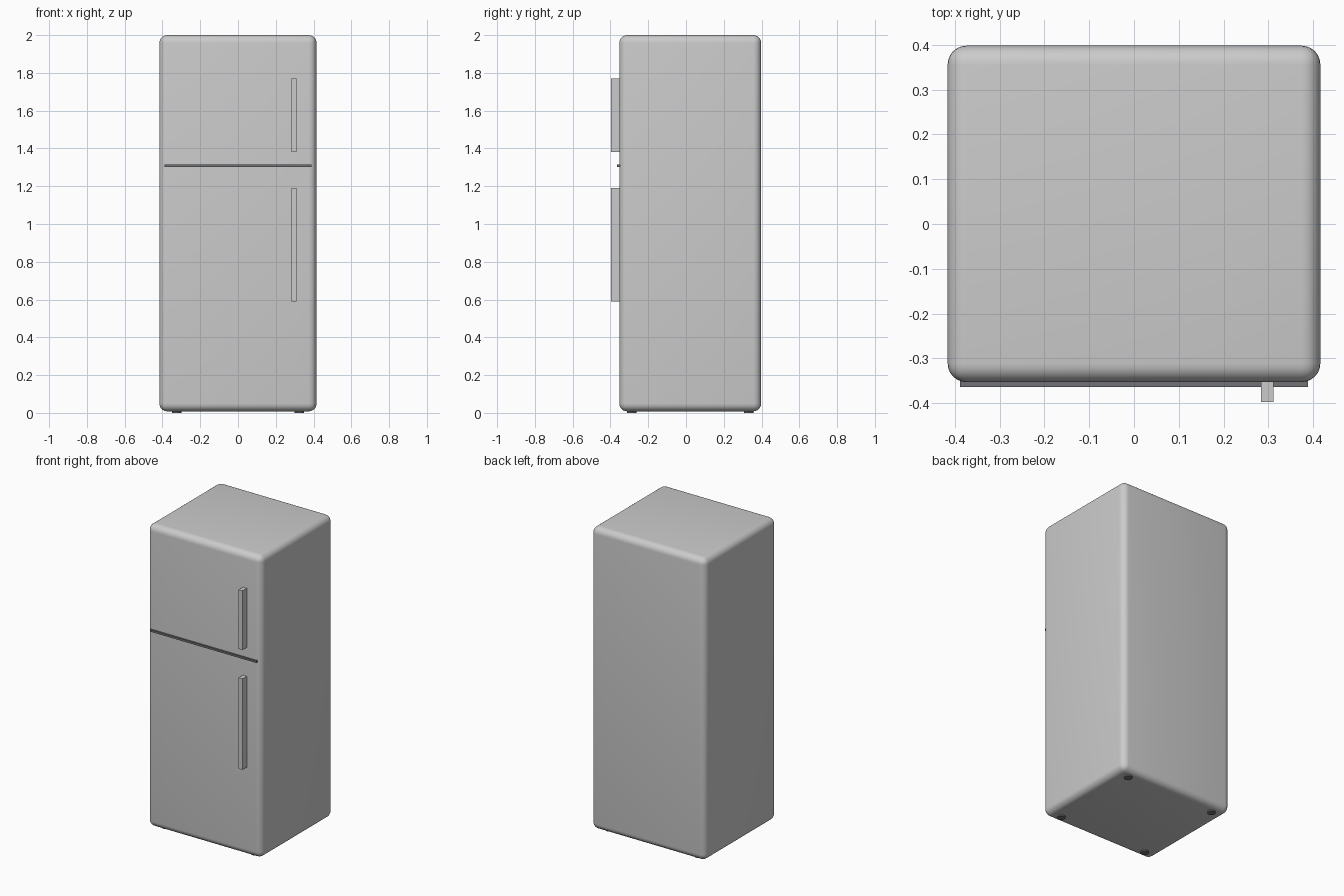
import bpy

if "Cube" in bpy.data.objects:
    bpy.data.objects.remove(bpy.data.objects["Cube"])


def material(name, rgb):
    m = bpy.data.materials.new(name)
    m.diffuse_color = (*rgb, 1.0)
    m.use_nodes = True
    m.node_tree.nodes["Principled BSDF"].inputs["Base Color"].default_value = m.diffuse_color
    return m


GREY = material("light_grey", (0.6, 0.6, 0.6))
DARK = material("dark_grey", (0.16, 0.17, 0.18))


def box(name, lo, hi, mat):
    """Axis-aligned box between two corners."""
    centre = [(a + b) / 2 for a, b in zip(lo, hi)]
    bpy.ops.mesh.primitive_cube_add(size=1, location=centre)
    ob = bpy.context.object
    ob.name = name
    ob.scale = [b - a for a, b in zip(lo, hi)]
    bpy.ops.object.transform_apply(location=False, rotation=False, scale=True)
    ob.data.materials.append(mat)
    return ob


# Rounded cabinet
body = box("cabinet", (-0.416, -0.353, 0.008), (0.416, 0.398, 2.0), GREY)
bevel = body.modifiers.new("rounded_edges", "BEVEL")
bevel.width = 0.042
bevel.segments = 6
bpy.ops.object.modifier_apply(modifier=bevel.name)
bpy.ops.object.shade_smooth_by_angle()

# Dark seam between the two doors
box("door_seam", (-0.388, -0.364, 1.302), (0.388, -0.345, 1.315), DARK)

# Door handles
for name, z0, z1 in (("freezer_handle", 1.38, 1.77), ("fridge_handle", 0.59, 1.19)):
    box(name, (0.283, -0.397, z0), (0.311, -0.352, z1), GREY)

# Four round feet under the cabinet
for side, x in (("left", -0.325), ("right", 0.325)):
    for end, y in (("front", -0.288), ("back", 0.333)):
        bpy.ops.mesh.primitive_cylinder_add(
            vertices=24, radius=0.025, depth=0.03, location=(x, y, 0.015))
        foot = bpy.context.object
        foot.name = f"{end}_{side}_foot"
        foot.data.materials.append(DARK)
        bpy.ops.object.shade_smooth_by_angle()
